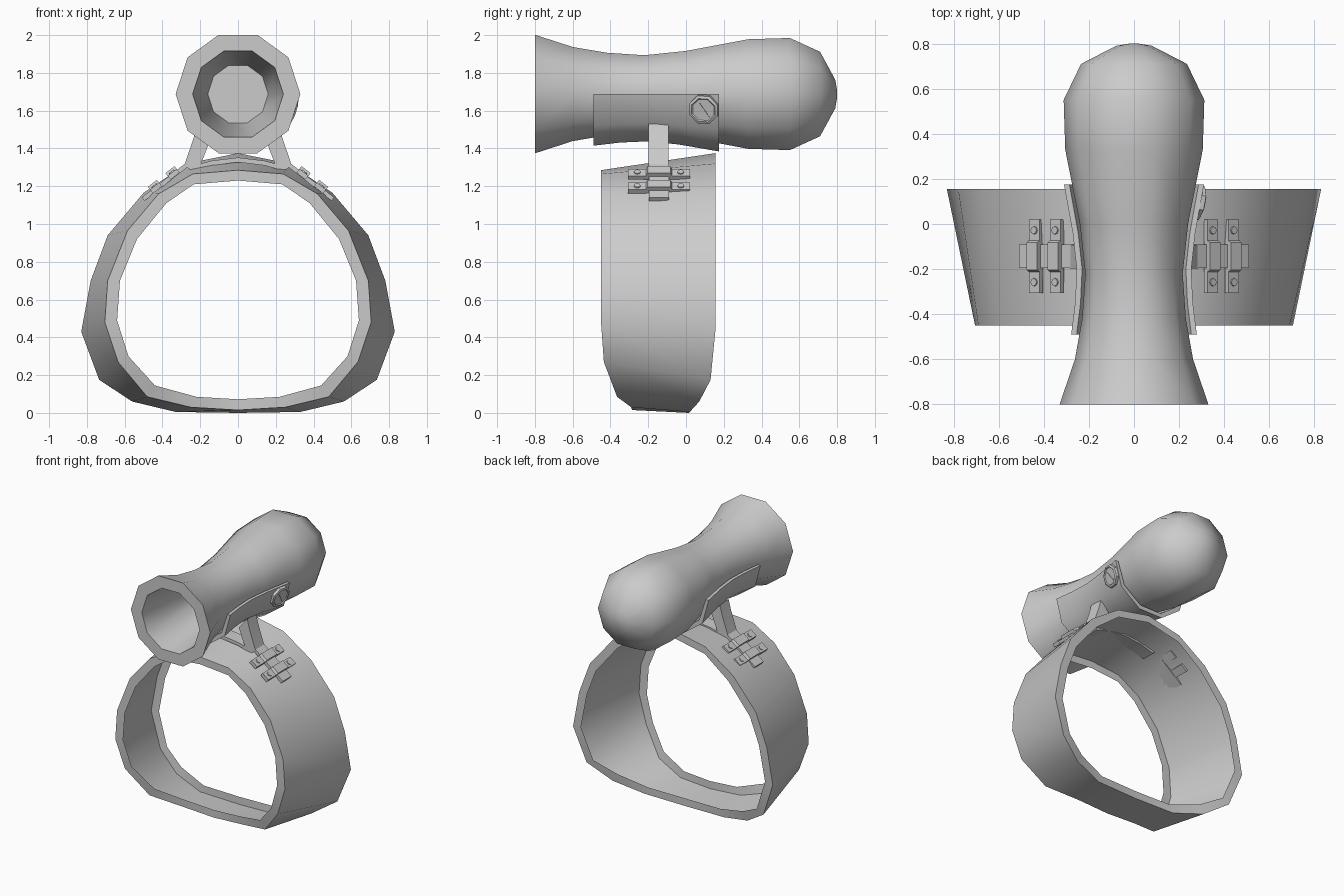
import bpy, bmesh
from math import sin, cos, radians, atan2, pi
from mathutils import Matrix, Vector

cube = bpy.data.objects.get("Cube")
if cube:
    bpy.data.objects.remove(cube)

grey = bpy.data.materials.new("plain grey")
grey.use_nodes = True
grey.diffuse_color = (0.6, 0.6, 0.6, 1)
grey.node_tree.nodes["Principled BSDF"].inputs["Base Color"].default_value = (0.6, 0.6, 0.6, 1)


def loft(name, rings, capped=True, matrix=Matrix(), smooth=30):
    """Skin a row of closed rings of points, capping both ends if asked."""
    bm = bmesh.new()
    vs = [[bm.verts.new(matrix @ Vector(p)) for p in ring] for ring in rings]
    n = len(vs[0])
    for a, b in zip(vs, vs[1:]):
        for j in range(n):
            k = (j + 1) % n
            bm.faces.new((a[j], a[k], b[k], b[j]))
    if capped:
        bm.faces.new(vs[0])
        bm.faces.new(vs[-1])
    bmesh.ops.recalc_face_normals(bm, faces=bm.faces)
    mesh = bpy.data.meshes.new(name)
    bm.to_mesh(mesh)
    bm.free()
    mesh.materials.append(grey)
    ob = bpy.data.objects.new(name, mesh)
    bpy.context.collection.objects.link(ob)
    bpy.ops.object.select_all(action="DESELECT")
    ob.select_set(True)
    bpy.context.view_layer.objects.active = ob
    bpy.ops.object.shade_smooth_by_angle(angle=radians(smooth))
    return ob


def circle(r, n, height, phase=0):
    return [(r * cos(2 * pi * i / n + phase), r * sin(2 * pi * i / n + phase), height) for i in range(n)]


AXIS_Z = 1.688


def polar(r, deg, y):
    return (r * cos(radians(deg)), y, AXIS_Z + r * sin(radians(deg)))


# Ten-sided lamp body with a hollow front
outer = [(-0.8, 0.33), (-0.6, 0.262), (-0.42, 0.23), (-0.22, 0.216), (0, 0.24),
         (0.33, 0.305), (0.55, 0.312), (0.71, 0.235), (0.79, 0.08), (0.8, 0.02)]
bore = [(-0.2, 0.16), (-0.8, 0.24)]
loft("lamp_body", [[polar(r, 36 * i, y) for i in range(10)] for y, r in bore + outer], smooth=50)


def lamp_radius(y):
    for (y0, r0), (y1, r1) in zip(outer, outer[1:]):
        if y0 <= y <= y1:
            return r0 + (r1 - r0) * (y - y0) / (y1 - y0)


# Saddle cupping the underside of the lamp, thinner at its upper edges
rings = []
for y in (-0.49, -0.35, -0.2, -0.04, 0.175):
    r = lamp_radius(y)
    rings.append([polar(r + (0.036 if i in (0, 5) else 0.045), -36 * i, y) for i in range(6)] +
                 [polar(r + 0.012, -36 * i, y) for i in range(5, -1, -1)])
loft("saddle", rings, smooth=40)

# Band: thin outer wall with an inward rim at each end; half outlines run top to bottom
front_out = [(0, 1.285), (0.24, 1.265), (0.42, 1.16), (0.585, 0.965), (0.69, 0.7),
             (0.705, 0.48), (0.635, 0.27), (0.48, 0.085), (0.25, 0.03), (0, 0.015)]
front_in = [(0, 1.23), (0.235, 1.21), (0.38, 1.11), (0.535, 0.92), (0.625, 0.7),
            (0.64, 0.49), (0.58, 0.3), (0.44, 0.145), (0.22, 0.085), (0, 0.072)]
back_out = [(0, 1.375), (0.27, 1.32), (0.5, 1.165), (0.69, 0.94), (0.78, 0.7),
            (0.83, 0.43), (0.735, 0.175), (0.56, 0.06), (0.33, 0.005), (0, 0)]
back_in = [(b[0] + i[0] - o[0], b[1] + i[1] - o[1]) for b, i, o in zip(back_out, front_in, front_out)]
front_y = [-0.45] * 6 + [-0.435, -0.365, -0.29, -0.285]
back_y = [0.155] * 6 + [0.13, 0.07, 0.02, 0.015]


def band_loop(half, ys):
    pts = [(x, y, z) for (x, z), y in zip(half, ys)]
    return pts + [(-x, y, z) for x, y, z in pts[-2:0:-1]]


loft("band", [band_loop(front_in, front_y), band_loop(front_out, front_y),
              band_loop(back_out, back_y), band_loop(back_in, back_y)], capped=False, smooth=60)

# Crosspiece over the top of the band, joining the two struts
cross = [(-0.25, 1.305), (-0.14, 1.335), (0, 1.352), (0.14, 1.335), (0.25, 1.305)]
cross += [(x, z - 0.025) for x, z in reversed(cross)]
loft("crosspiece", [[(x, y, z) for x, z in cross] for y in (-0.198, -0.093)])

# Struts, straps and clamps on each side; local x runs down the band, local z points outward
SLOPE = atan2(0.18, 0.23)
MID_Y = -0.143
for side, label in ((1, "left"), (-1, "right")):
    mirror = Matrix.Scale(side, 4, (1, 0, 0))
    frame = mirror @ Matrix.Translation((0.28, MID_Y, 1.31)) @ Matrix.Rotation(SLOPE, 4, "Y")

    strut = [(0.215, 1.53), (0.235, 1.455), (0.285, 1.31), (0.25, 1.285), (0.195, 1.32), (0.145, 1.45)]
    loft(label + "_strut", [[(x, y, z) for x, z in strut] for y in (-0.198, -0.093)], matrix=mirror)

    strap = [(-0.01, 0.008), (0.285, 0.008), (0.285, -0.015), (-0.01, -0.015)]
    loft(label + "_strap", [[(x, y, z) for x, z in strap] for y in (-0.052, 0.052)], matrix=frame)

    # Clamp outline: two flat tabs and a raised bridge over the strap
    clamp = [(0.163, -0.012), (0.163, 0.014), (0.07, 0.014), (0.06, 0.032)]
    clamp += [(-y, z) for y, z in reversed(clamp)]
    for number, s in enumerate((0.077, 0.195), 1):
        loft(f"{label}_clamp_{number}", [[(x, y, z) for y, z in clamp] for x in (s - 0.03, s + 0.03)],
             matrix=frame)
        for end in (-1, 1):
            at = frame @ Matrix.Translation((s, end * 0.115, 0))
            loft(f"{label}_clamp_{number}_bolt", [circle(0.019, 8, 0.01), circle(0.017, 8, 0.02)], matrix=at)

# Octagonal slotted screw on one side of the saddle
face = Matrix.Translation(polar(0.29, -16, 0.095)) @ Matrix.Rotation(radians(107), 4, "Y")
face = face @ Matrix.Rotation(radians(11), 4, "X")
loft("screw_head", [circle(r, 8, h, pi / 8) for r, h in
                    ((0.082, -0.02), (0.082, 0.014), (0.068, 0.02), (0.062, 0.014))], matrix=face)
slot = face @ Matrix.Rotation(radians(35), 4, "Z")
loft("screw_slot_bar", [[(-0.05, -0.005, h), (0.05, -0.005, h), (0.05, 0.005, h), (-0.05, 0.005, h)]
                        for h in (0.01, 0.018)], matrix=slot)
